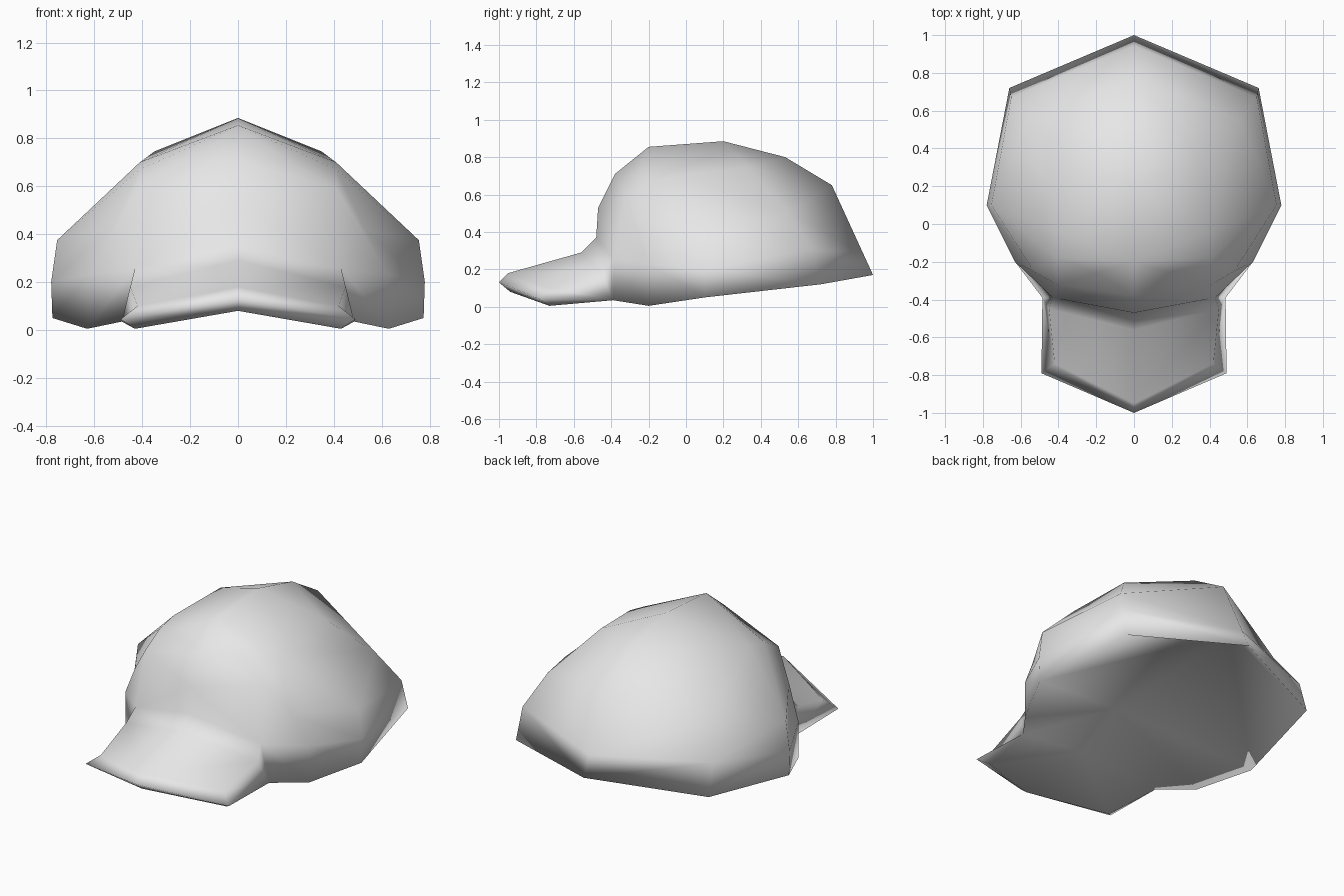
import bpy
import bmesh

cube = bpy.data.objects.get("Cube")
if cube:
    bpy.data.objects.remove(cube, do_unlink=True)

# One plain grey for the whole cap
grey = bpy.data.materials.new("plain_grey")
grey.use_nodes = True
colour = (0.8, 0.8, 0.8, 1.0)
grey.diffuse_color = colour
grey.node_tree.nodes["Principled BSDF"].inputs["Base Color"].default_value = colour

# Half rings of the crown, each running from the back centre round to the front centre
rim = [(0, 1, .17), (.66, .72, .12), (.775, .1, .05), (.63, -.2, .005), (.485, -.39, .035)]
band = [(0, .945, .29), (.65, .67, .31), (.78, .1, .2), (.63, -.2, .23), (.43, -.39, .26), (0, -.48, .37)]
waist = [(0, .78, .65), (.56, .55, .5), (.755, .1, .375), (.53, -.25, .42), (.41, -.32, .59), (0, -.47, .53)]
shoulder = [(0, .53, .8), (.35, .33, .745), (.41, -.04, .7), (.41, -.18, .67), (.2, -.26, .71), (0, -.38, .71)]
peak_back, peak_front = (0, .2, .885), (0, -.2, .855)
peak = [peak_back] * 3 + [peak_front] * 3

# Half rows of the visor, each running from its side to the centre
crease = band[4:]
visor_root = [(.45, -.45, .18), (0, -.56, .29)]
visor_top = [(.42, -.74, .1), (0, -.95, .18)]
visor_edge = [(.49, -.79, .045), (0, -1, .13)]
visor_under = [(.43, -.73, .005), (0, -.94, .08)]
under_root = [rim[4], (0, -.45, .12)]

# Middle of the shallow hollow under the crown
roof_back, roof_front = (0, .84, .32), (0, -.15, .27)

bm = bmesh.new()
shared = {}


def vert(point):
    """Return the vertex at a point, making it only once."""
    if point not in shared:
        shared[point] = bm.verts.new(point)
    return shared[point]


def face(*points):
    """Add a face, dropping repeated corners."""
    corners = list(dict.fromkeys(points))
    if len(corners) > 2:
        bm.faces.new([vert(p) for p in corners])


def bridge(lower, upper):
    """Join two rows of points with a strip of faces."""
    for i in range(min(len(lower), len(upper)) - 1):
        face(lower[i], lower[i + 1], upper[i + 1], upper[i])


# Crown
crown_rows = [rim, band, waist, shoulder, peak]
for lower, upper in zip(crown_rows, crown_rows[1:]):
    bridge(lower, upper)

# Visor with a bevelled edge
visor_rows = [crease, visor_root, visor_top, visor_edge, visor_under, under_root]
for inner, outer in zip(visor_rows, visor_rows[1:]):
    bridge(inner, outer)

# Side of the visor where it meets the crown
face(rim[4], crease[0], visor_root[0])
face(rim[4], visor_root[0], visor_top[0], visor_edge[0])
face(rim[4], visor_edge[0], visor_under[0])

# Hollow under the crown
for i, roof in enumerate([roof_back, roof_back, roof_front, roof_front]):
    face(rim[i], rim[i + 1], roof)
face(rim[2], roof_front, roof_back)
face(rim[4], under_root[1], roof_front)

# Mirror the half shape across the middle
half = bm.verts[:] + bm.edges[:] + bm.faces[:]
bmesh.ops.mirror(bm, geom=half, axis="X", merge_dist=0.0001)
bmesh.ops.remove_doubles(bm, verts=bm.verts[:], dist=0.0001)
bmesh.ops.recalc_face_normals(bm, faces=bm.faces[:])
for f in bm.faces:
    f.smooth = True

mesh = bpy.data.meshes.new("cap")
bm.to_mesh(mesh)
bm.free()
mesh.materials.append(grey)
cap = bpy.data.objects.new("cap", mesh)
bpy.context.collection.objects.link(cap)
